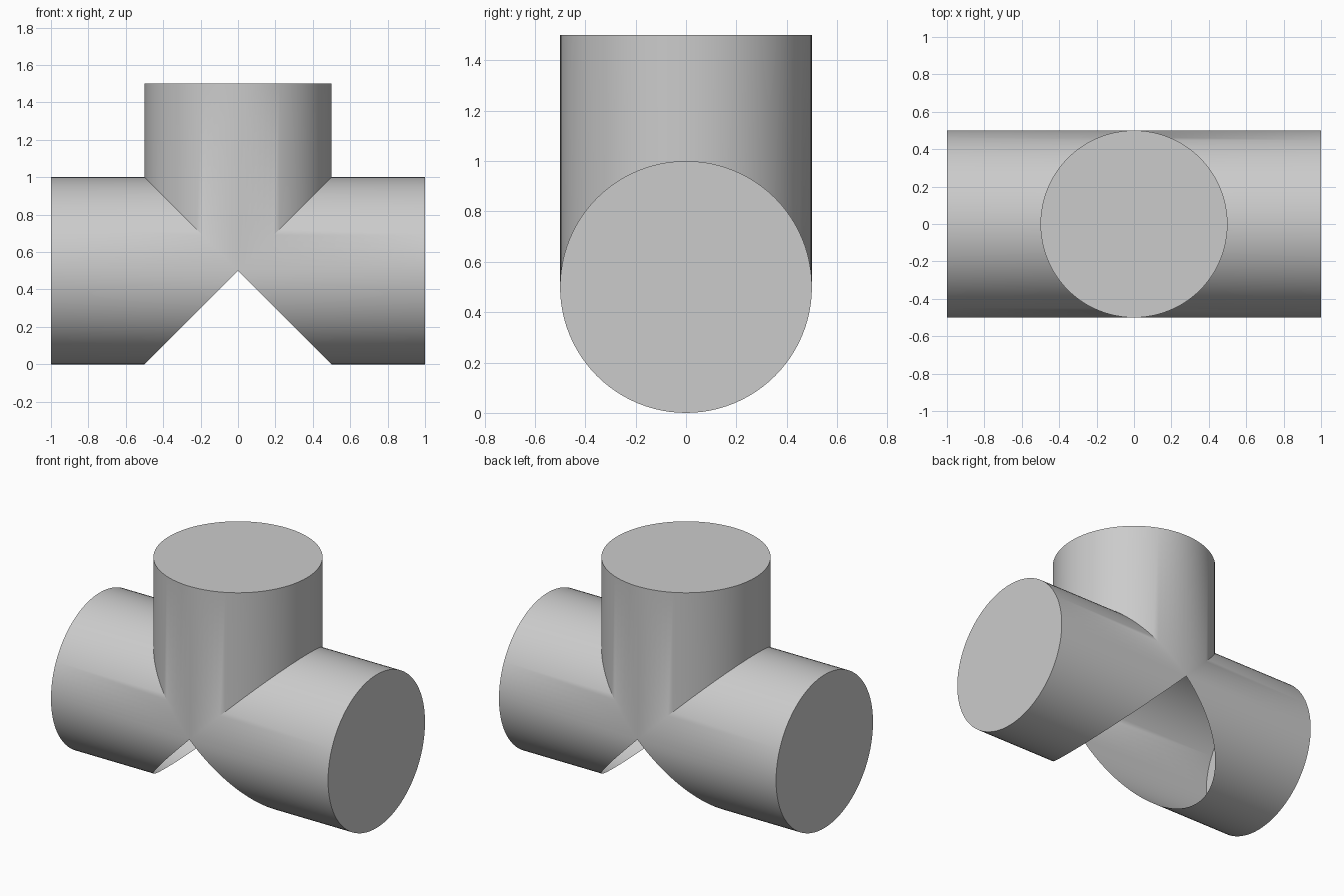
import bpy
import bmesh
from math import cos, sin, tau, radians
from mathutils import Matrix, Vector

cube = bpy.data.objects.get("Cube")
if cube:
    bpy.data.objects.remove(cube, do_unlink=True)

RADIUS = 0.5
LENGTH = 1.0
SEGMENTS = 96

grey = bpy.data.materials.new("light grey")
grey.use_nodes = True
colour = (0.6, 0.6, 0.6, 1)
grey.diffuse_color = colour
grey.node_tree.nodes["Principled BSDF"].inputs["Base Color"].default_value = colour


def add_arm(bm, turn):
    """Capped hollow arm along +x with a double 45 degree mitre, then turned about y."""
    place = Matrix.Translation((0, 0, RADIUS)) @ Matrix.Rotation(turn, 4, "Y")
    inner, outer = [], []
    for i in range(SEGMENTS):
        a = tau * i / SEGMENTS
        y, h = RADIUS * cos(a), RADIUS * sin(a)
        inner.append(bm.verts.new(place @ Vector((abs(h), y, h))))
        outer.append(bm.verts.new(place @ Vector((LENGTH, y, h))))
    for i in range(SEGMENTS):
        j = (i + 1) % SEGMENTS
        bm.faces.new((inner[i], outer[i], outer[j], inner[j]))
    bm.faces.new(outer)


# Right, left and upright arms joined along their mitres, open underneath
bm = bmesh.new()
for turn in (0, radians(180), radians(-90)):
    add_arm(bm, turn)
bmesh.ops.remove_doubles(bm, verts=bm.verts, dist=0.0005)
bm.normal_update()

# Point every face outwards: walls away from their arm axis, caps along it
hub = Vector((0, 0, RADIUS))
for face in bm.faces:
    if face.normal.dot(face.calc_center_median() - hub) < 0:
        face.normal_flip()

mesh = bpy.data.meshes.new("tee_pipe")
bm.to_mesh(mesh)
bm.free()
mesh.materials.append(grey)
pipe = bpy.data.objects.new("tee_pipe", mesh)
bpy.context.collection.objects.link(pipe)

# Smooth walls with crisp mitres and caps
bpy.ops.object.select_all(action="DESELECT")
pipe.select_set(True)
bpy.context.view_layer.objects.active = pipe
bpy.ops.object.shade_smooth_by_angle(angle=radians(30))
